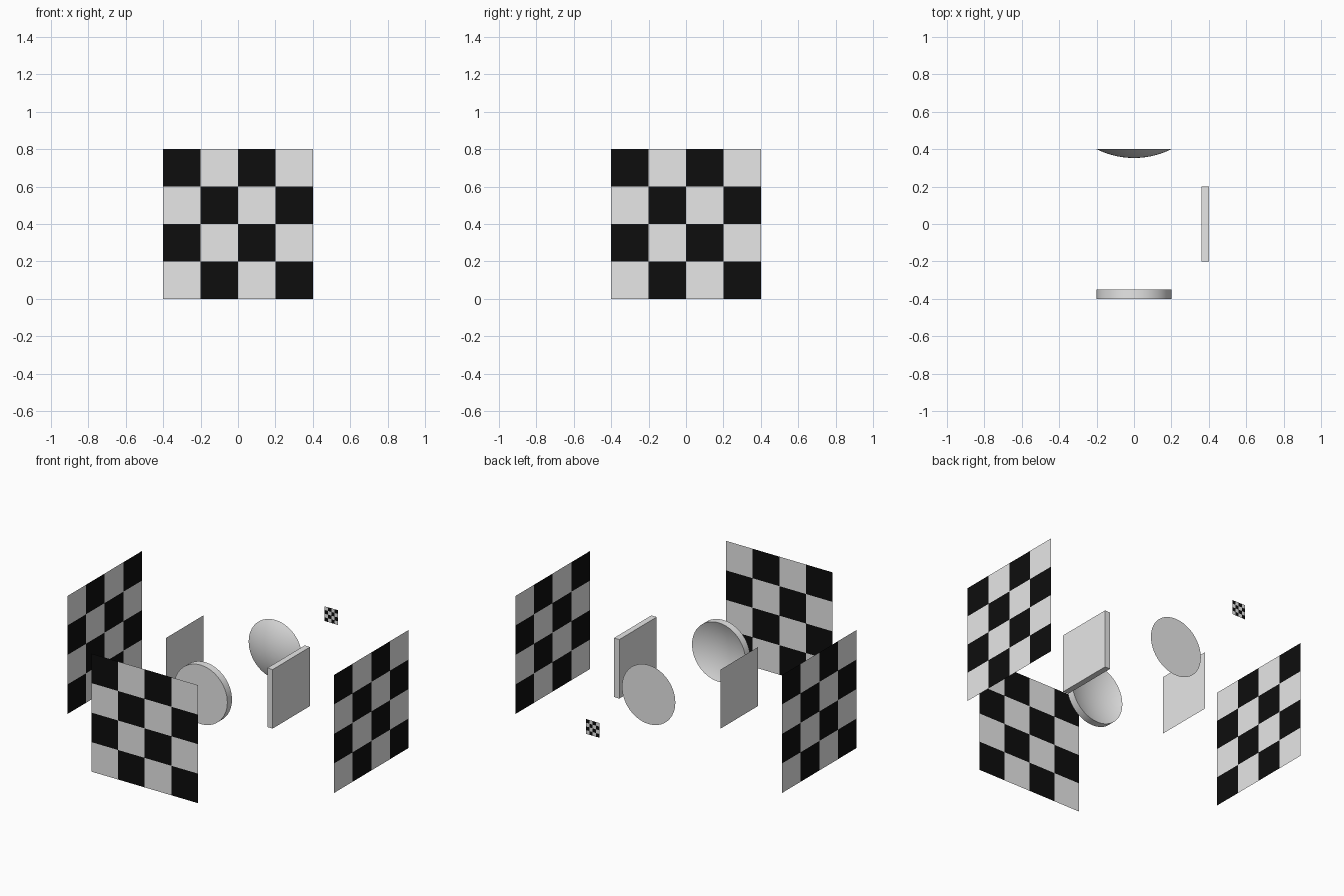
import bpy, bmesh, math
from mathutils import Matrix

if "Cube" in bpy.data.objects:
    bpy.data.objects.remove(bpy.data.objects["Cube"])


def material(name, v):
    m = bpy.data.materials.new(name)
    m.diffuse_color = (v, v, v, 1)
    m.use_nodes = True
    m.node_tree.nodes["Principled BSDF"].inputs["Base Color"].default_value = m.diffuse_color
    return m


LIGHT = material("light_grey", 0.8)
BLACK = material("black", 0.004)


def finish(name, bm, mats, matrix=Matrix()):
    bm.transform(matrix)
    bm.normal_update()
    me = bpy.data.meshes.new(name)
    bm.to_mesh(me)
    bm.free()
    for m in mats:
        me.materials.append(m)
    ob = bpy.data.objects.new(name, me)
    bpy.context.collection.objects.link(ob)
    return ob


def side(angle):
    """Place something built facing the front onto another side, at mid height."""
    return Matrix.Translation((0, 0, 0.4)) @ Matrix.Rotation(math.radians(angle), 4, 'Z')


def checkerboard(name, size, angle):
    # 4 x 4 flat tiles, dark in the upper left corner seen from outside
    bm = bmesh.new()
    t = size / 4
    grid = [[bm.verts.new((-size / 2 + i * t, -1, -size / 2 + j * t)) for j in range(5)]
            for i in range(5)]
    for i in range(4):
        for j in range(4):
            f = bm.faces.new((grid[i][j], grid[i + 1][j], grid[i + 1][j + 1], grid[i][j + 1]))
            f.material_index = (i + j) % 2
    finish(name, bm, [LIGHT, BLACK], side(angle))


def lens(name, profile):
    # Spin a (radius, y) profile around the y axis
    bm = bmesh.new()
    vs = [bm.verts.new((r, y, 0)) for r, y in profile]
    es = [bm.edges.new(p) for p in zip(vs, vs[1:])]
    bmesh.ops.spin(bm, geom=vs + es, cent=(0, 0, 0), axis=(0, 1, 0),
                   angle=2 * math.pi, steps=64, use_duplicate=False)
    bmesh.ops.remove_doubles(bm, verts=bm.verts, dist=1e-5)
    bmesh.ops.recalc_face_normals(bm, faces=bm.faces)
    ob = finish(name, bm, [LIGHT], Matrix.Translation((0, 0, 0.4)))
    bpy.ops.object.select_all(action='DESELECT')
    ob.select_set(True)
    bpy.context.view_layer.objects.active = ob
    bpy.ops.object.shade_smooth_by_angle(angle=math.radians(25))


def cap(radius, sag, n=12):
    """Spherical arc from the centre (height sag) to the rim (height 0)."""
    R = (radius ** 2 + sag ** 2) / (2 * sag)
    a = math.asin(radius / R)
    return [(R * math.sin(a * k / n), R * math.cos(a * k / n) - R + sag) for k in range(n + 1)]


# Checkerboards: three large, one small at the back
for name, size, angle in (("front_checkerboard", 0.8, 0), ("right_checkerboard", 0.8, 90),
                          ("small_back_checkerboard", 0.1, 180), ("left_checkerboard", 0.8, 270)):
    checkerboard(name, size, angle)

# Hollow lens in front: flat outside, dished inside
lens("concave_lens", [(0, -0.4), (0.2, -0.4)] +
     [(r, -0.35 - h) for r, h in reversed(cap(0.2, 0.04))])

# Bulging lens at the back: flat outside, domed inside
lens("convex_lens", [(0, 0.4)] + [(r, 0.4 - h) for r, h in reversed(cap(0.2, 0.047))])

# Thick square slab on the right
bm = bmesh.new()
bmesh.ops.create_cube(bm, size=1)
finish("glass_slab", bm, [LIGHT],
       Matrix.Translation((0.38, 0, 0.4)) @ Matrix.Diagonal((0.04, 0.4, 0.4, 1)))

# Flat square mirror on the left
bm = bmesh.new()
bmesh.ops.create_grid(bm, x_segments=1, y_segments=1, size=0.2)
finish("flat_mirror", bm, [LIGHT],
       Matrix.Translation((-0.4, 0, 0.4)) @ Matrix.Rotation(math.radians(-90), 4, 'Y'))
